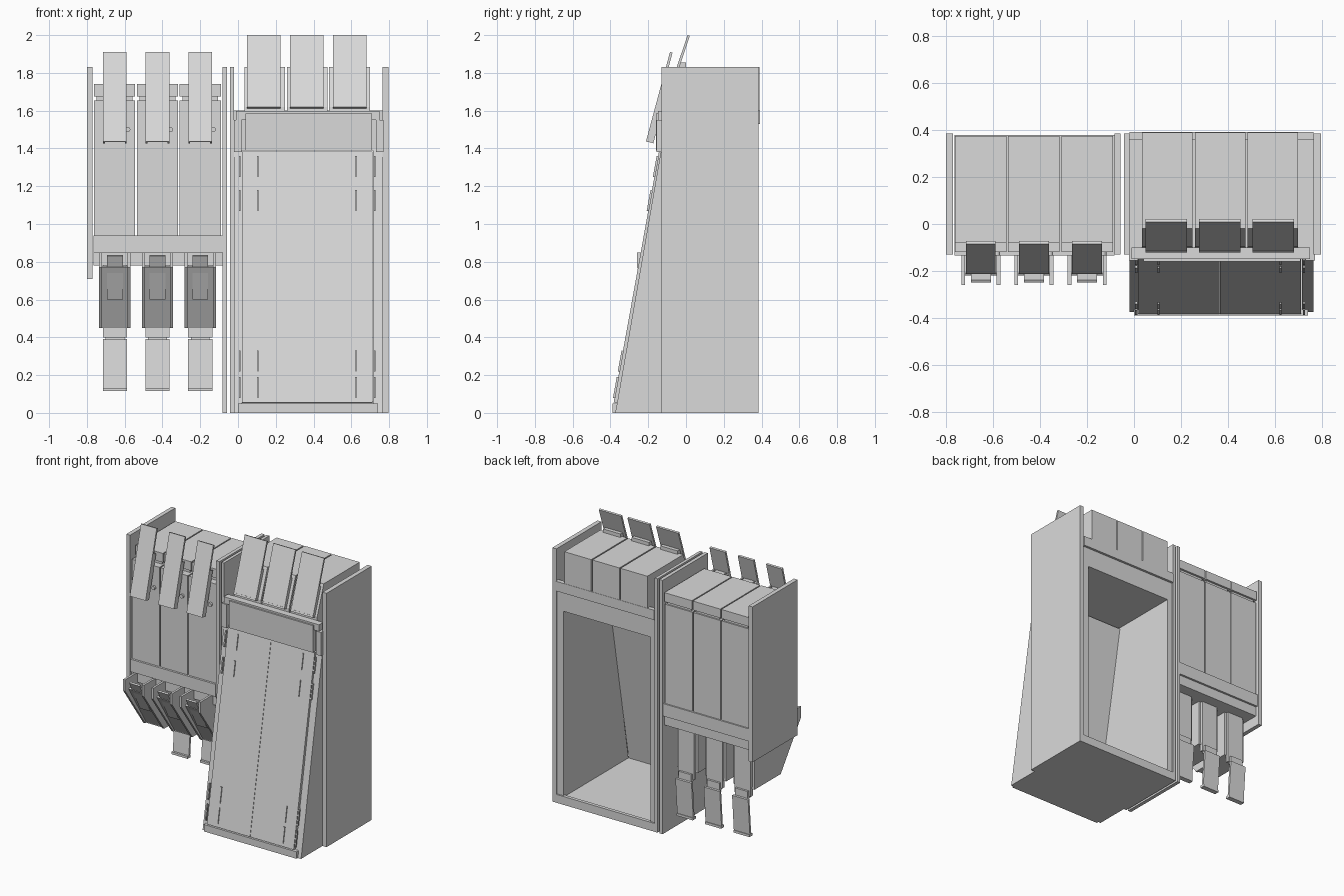
import bpy, bmesh, math

old = bpy.data.objects.get("Cube")
if old:
    bpy.data.objects.remove(old, do_unlink=True)

grey = bpy.data.materials.new("light_grey")
grey.use_nodes = True
colour = (0.7, 0.7, 0.7, 1)
grey.diffuse_color = colour
grey.node_tree.nodes["Principled BSDF"].inputs["Base Color"].default_value = colour


def prism(name, profile, x0, x1):
    """Extrude a (y, z) outline along x."""
    bm = bmesh.new()
    face = bm.faces.new([bm.verts.new((x0, y, z)) for y, z in profile])
    out = bmesh.ops.extrude_face_region(bm, geom=[face])["geom"]
    verts = [v for v in out if isinstance(v, bmesh.types.BMVert)]
    bmesh.ops.translate(bm, verts=verts, vec=(x1 - x0, 0, 0))
    bmesh.ops.recalc_face_normals(bm, faces=bm.faces)
    mesh = bpy.data.meshes.new(name)
    bm.to_mesh(mesh)
    bm.free()
    mesh.materials.append(grey)
    obj = bpy.data.objects.new(name, mesh)
    bpy.context.collection.objects.link(obj)
    return obj


def box(name, x0, x1, y0, y1, z0, z1):
    return prism(name, [(y0, z0), (y1, z0), (y1, z1), (y0, z1)], x0, x1)


def plate(name, x0, x1, low, high, t):
    """Sloping plate between two (y, z) points, thickened to the back."""
    dy, dz = high[0] - low[0], high[1] - low[1]
    n = math.hypot(dy, dz)
    oy, oz = dz / n * t, -dy / n * t
    return prism(name, [low, high, (high[0] + oy, high[1] + oz),
                        (low[0] + oy, low[1] + oz)], x0, x1)


FRONT, BACK, TOP = -0.13, 0.385, 1.83

# Upright side panels of both units
for name, x0, x1, z0 in (("bin_panel_left", 0.765, 0.797, 0),
                         ("bin_panel_right", -0.042, -0.02, 0),
                         ("dispenser_panel_left", -0.083, -0.057, 0),
                         ("dispenser_panel_right", -0.8, -0.77, 0.71)):
    box(name, x0, x1, FRONT, BACK, z0, TOP)

# Bin: inner walls carry the wedge-shaped front
wedge = [(-0.375, 0), (BACK - 0.01, 0), (BACK - 0.01, 1.4), (FRONT, 1.4), (-0.365, 0.05)]
for side, x0, x1 in (("right", -0.02, 0.02), ("left", 0.715, 0.765)):
    prism("bin_wall_" + side, wedge, x0, x1)
box("bin_floor", 0.02, 0.715, -0.37, BACK - 0.01, 0, 0.05)
box("bin_front_sill", 0.0, 0.74, -0.39, -0.36, 0, 0.05)
box("bin_back_sill", -0.02, 0.765, 0.36, BACK, 0, 0.06)

# Sloping front door in two leaves with a fine centre seam
low, high = (-0.383, 0.055), (-0.143, 1.385)
for side, x0, x1 in (("right", 0.02, 0.364), ("left", 0.366, 0.712)):
    plate("door_" + side, x0, x1, low, high, 0.02)


def on_door(z, out=0.008):
    k = (z - low[1]) / (high[1] - low[1])
    return (low[0] + k * (high[0] - low[0]) - out, z)


for x in (0.005, 0.1, 0.62, 0.72):
    for z in (0.08, 0.22, 1.07, 1.25):
        plate("door_clip", x, x + 0.009, on_door(z), on_door(z + 0.11), 0.012)

# Header under the bin canisters
box("header_core", -0.02, 0.765, FRONT, BACK - 0.01, 1.39, 1.55)
box("header_box", 0.04, 0.71, -0.16, FRONT, 1.39, 1.585)
box("header_cap", -0.01, 0.75, -0.148, -0.1, 1.55, 1.597)
for x in (-0.022, 0.73):
    box("header_bracket", x, x + 0.04, -0.155, FRONT, 1.38, 1.55)
box("back_rail", -0.02, 0.765, 0.36, 0.392, 1.53, 1.6)

# Bin canisters with tilted lids
for i in range(3):
    x = 0.035 + i * 0.224
    prism("bin_canister", [(-0.1, 1.54), (0.39, 1.54), (0.39, TOP), (-0.02, TOP),
                           (-0.095, 1.62)], x, x + 0.215)
    x = 0.048 + i * 0.228
    plate("bin_lid", x, x + 0.177, (-0.118, 1.625), (0.008, 2.0), 0.013)
    plate("bin_lid_lip", x, x + 0.177, (-0.122, 1.62), (-0.118, 1.632), 0.03)
    for e in (x, x + 0.167):
        plate("bin_lid_edge", e, e + 0.01, (-0.11, 1.62), (-0.045, 1.815), 0.03)
    box("bin_lid_hinge", x + 0.02, x + 0.157, -0.035, 0.0, TOP - 0.01, 1.855)

# Dispenser tray and rails
box("tray_rail", -0.765, -0.083, FRONT - 0.005, BACK - 0.005, 0.85, 0.94)
box("tray_base", -0.765, -0.083, FRONT + 0.01, BACK - 0.02, 0.78, 0.85)

for i in range(3):
    # Tall canister, neck and cap
    x = -0.763 + i * 0.227
    box("canister_body", x, x + 0.219, -0.12, 0.37, 0.94, 1.655)
    box("canister_neck", x + 0.015, x + 0.204, -0.07, 0.36, 1.655, 1.675)
    box("canister_cap", x, x + 0.219, -0.08, 0.375, 1.675, 1.74)

    # Tilted lid with edge ribs and a small knob behind it
    c = -0.652 + i * 0.226
    plate("canister_lid", c - 0.063, c + 0.063, (-0.212, 1.437), (-0.085, 1.91), 0.014)
    for e in (c - 0.063, c + 0.053):
        plate("canister_lid_rib", e, e + 0.01, (-0.202, 1.435), (-0.12, 1.74), 0.03)
    box("lid_hinge", c - 0.04, c + 0.04, -0.13, -0.07, 1.675, 1.735)
    bpy.ops.mesh.primitive_cylinder_add(vertices=12, radius=0.014, depth=0.02,
                                        location=(c + 0.068, -0.125, 1.5),
                                        rotation=(math.pi / 2, 0, 0))
    knob = bpy.context.object
    knob.name = "canister_knob"
    knob.data.materials.append(grey)

    # Chute: cheeks, sloping throat and back wall
    cheek = [(-0.26, 0.85), (-0.26, 0.77), (-0.03, 0.45), (0.27, 0.45),
             (0.27, 0.78), (-0.12, 0.78), (-0.12, 0.85)]
    for e in (c - 0.083, c + 0.067):
        prism("chute_cheek", cheek, e, e + 0.016)
    plate("chute_throat", c - 0.067, c + 0.067, (-0.02, 0.455), (-0.22, 0.77), 0.014)
    plate("chute_gate", c - 0.042, c + 0.042, (-0.125, 0.6), (-0.25, 0.83), 0.012)
    box("chute_floor", c - 0.067, c + 0.067, -0.02, 0.27, 0.45, 0.465)
    box("chute_back", c - 0.064, c + 0.064, 0.262, 0.285, 0.4, 0.78)

    # Hanging pull tongue
    plate("tongue", c - 0.064, c + 0.064, (0.28, 0.13), (0.3, 0.39), 0.015)
    box("tongue_foot", c - 0.064, c + 0.064, 0.265, 0.3, 0.115, 0.132)
    box("tongue_link", c - 0.05, c + 0.05, 0.27, 0.3, 0.385, 0.44)
